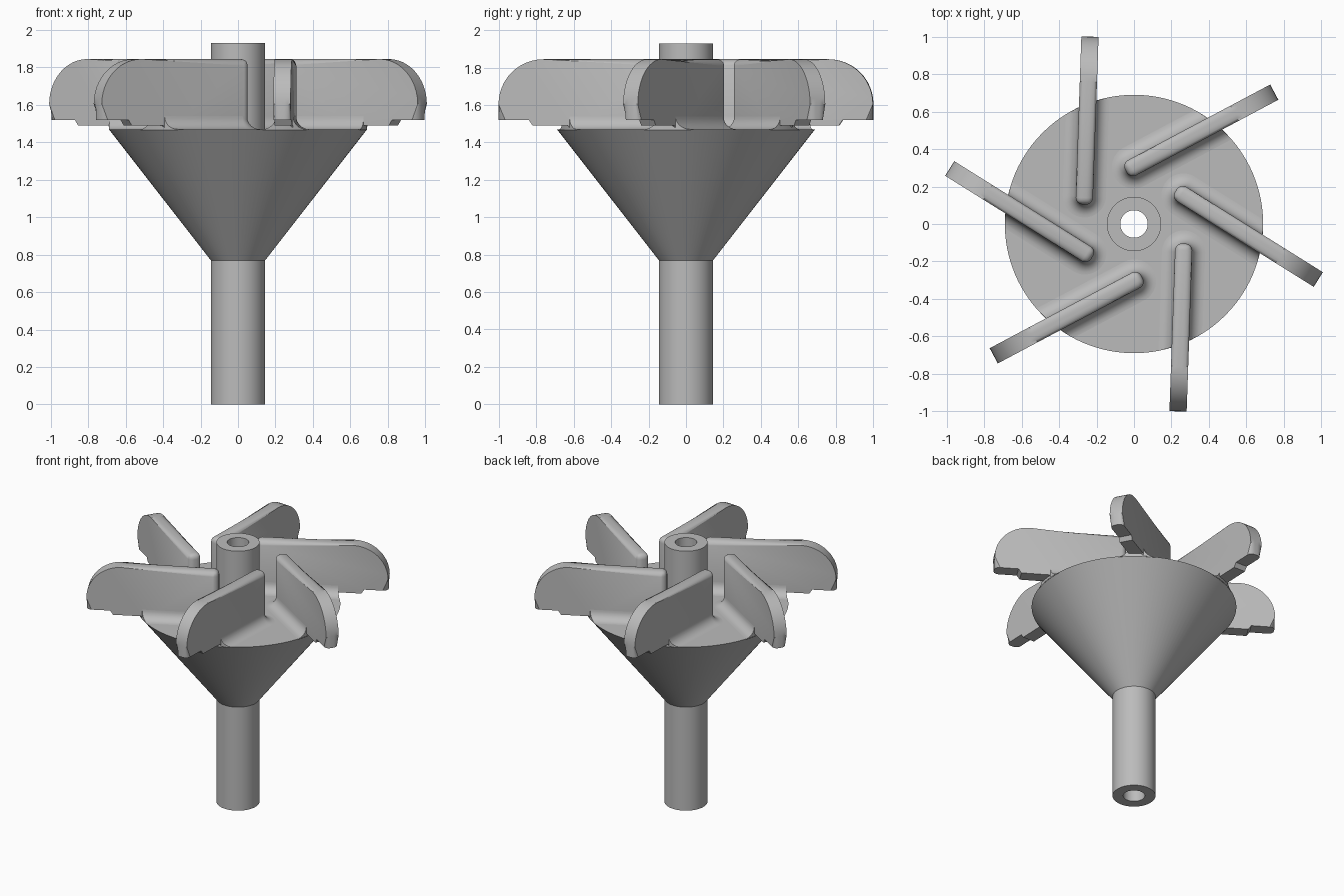
import bpy, bmesh, math
from mathutils import Matrix, Vector

cube = bpy.data.objects.get("Cube")
if cube:
    bpy.data.objects.remove(cube, do_unlink=True)

metal = bpy.data.materials.new("plain grey")
metal.use_nodes = True
GREY = (0.5, 0.5, 0.5, 1)
metal.diffuse_color = GREY
metal.node_tree.nodes["Principled BSDF"].inputs["Base Color"].default_value = GREY

DISC_Z, DISC_R, TOP_Z = 1.47, 0.69, 1.845
HALF = 0.046                  # half blade thickness
OFFSET, TILT = -0.27, math.radians(-2)
INNER, OUTER = 0.095, 0.992   # blade ends along its length


def make_object(name, bm):
    bmesh.ops.recalc_face_normals(bm, faces=bm.faces)
    mesh = bpy.data.meshes.new(name)
    bm.to_mesh(mesh)
    bm.free()
    mesh.materials.append(metal)
    obj = bpy.data.objects.new(name, mesh)
    bpy.context.collection.objects.link(obj)
    return obj


def smooth(obj, angle=35):
    bpy.ops.object.select_all(action="DESELECT")
    obj.select_set(True)
    bpy.context.view_layer.objects.active = obj
    bpy.ops.object.shade_smooth_by_angle(angle=math.radians(angle))


def lathe(name, profile, steps=96):
    bm = bmesh.new()
    verts = [bm.verts.new((r, 0, z)) for r, z in profile]
    edges = [bm.edges.new((v, verts[i - 1])) for i, v in enumerate(verts)]
    bmesh.ops.spin(bm, geom=verts + edges, axis=(0, 0, 1), cent=(0, 0, 0),
                   angle=math.tau, steps=steps, use_merge=True)
    bmesh.ops.remove_doubles(bm, verts=bm.verts, dist=1e-5)
    return make_object(name, bm)


# Shaft, cone and disc in one turned piece with a through bore
hub = lathe("hub", [(0.073, 0), (0.145, 0), (0.145, 0.77), (DISC_R, DISC_Z),
                    (0.145, DISC_Z), (0.145, 1.93), (0.073, 1.93)])
smooth(hub)


# Blade: side profile given thickness, with rounded upper and end edges
def make_blade():
    radius = 0.24
    profile = [(INNER, 1.46), (INNER, TOP_Z)]
    for i in range(13):
        a = math.pi / 2 * (1 - i / 12)
        profile.append((OUTER - radius + radius * math.cos(a),
                        TOP_Z - radius + radius * math.sin(a)))
    rim = len(profile)
    profile += [(OUTER, 1.52), (0.83, 1.52), (0.81, 1.49), (0.62, 1.49), (0.6, 1.46)]
    bm = bmesh.new()
    sides = [[bm.verts.new((OFFSET + s * HALF, y, z)) for y, z in profile] for s in (-1, 1)]
    left, right = sides
    bm.faces.new(left)
    bm.faces.new(right)
    for i in range(len(profile)):
        bm.faces.new((left[i - 1], left[i], right[i], right[i - 1]))
    rounded = [bm.edges.get((side[i], side[i + 1])) for side in sides for i in range(rim)]
    rounded.append(bm.edges.get((left[1], right[1])))
    bmesh.ops.bevel(bm, geom=rounded, offset=0.036, segments=5, profile=0.5,
                    affect="EDGES", clamp_overlap=False)
    bm.transform(Matrix.Rotation(TILT, 4, "Z"))
    return make_object("blade_1", bm)


# Fillet: concave skirt around the blade foot, trimmed to the disc edge
def make_fillet():
    radius = 0.07
    levels = [(-0.01, radius)]
    for i in range(9):
        a = math.pi / 2 * (1 - i / 8)
        levels.append((radius * (1 - math.sin(a)), radius * (1 - math.cos(a))))
    levels[0] = (-0.01, levels[1][1])
    levels.append((radius, -0.003))
    bm = bmesh.new()
    loops = []
    for grow, height in levels:
        w = HALF + grow
        outline = [(OFFSET + w, 0.85), (OFFSET - w, 0.85)]
        outline += [(OFFSET - w * math.cos(math.pi * i / 16),
                     INNER + HALF - w * math.sin(math.pi * i / 16)) for i in range(17)]
        loops.append([bm.verts.new((x, y, DISC_Z + height)) for x, y in outline])
    for low, high in zip(loops, loops[1:]):
        for i in range(len(low)):
            bm.faces.new((low[i - 1], low[i], high[i], high[i - 1]))
    bm.faces.new(loops[0])
    bm.faces.new(loops[-1])
    bm.transform(Matrix.Rotation(TILT, 4, "Z"))
    fillet = make_object("blade_fillet_1", bm)

    bm = bmesh.new()
    bmesh.ops.create_cone(bm, cap_ends=True, segments=96, radius1=DISC_R - 0.001,
                          radius2=DISC_R - 0.001, depth=1)
    bm.transform(Matrix.Translation((0, 0, DISC_Z)))
    cutter = make_object("disc_cutter", bm)
    cutter.hide_render = True
    trim = fillet.modifiers.new("trim", "BOOLEAN")
    trim.operation, trim.solver, trim.object = "INTERSECT", "EXACT", cutter
    bpy.context.view_layer.objects.active = fillet
    bpy.ops.object.modifier_apply(modifier=trim.name)
    bpy.data.objects.remove(cutter, do_unlink=True)
    return fillet


# Six evenly spaced blades
for part in (make_blade(), make_fillet()):
    smooth(part)
    base = part.name[:-2]
    for i in range(1, 6):
        copy = part.copy()
        copy.name = f"{base}_{i + 1}"
        copy.rotation_euler.z = i * math.pi / 3
        bpy.context.collection.objects.link(copy)
